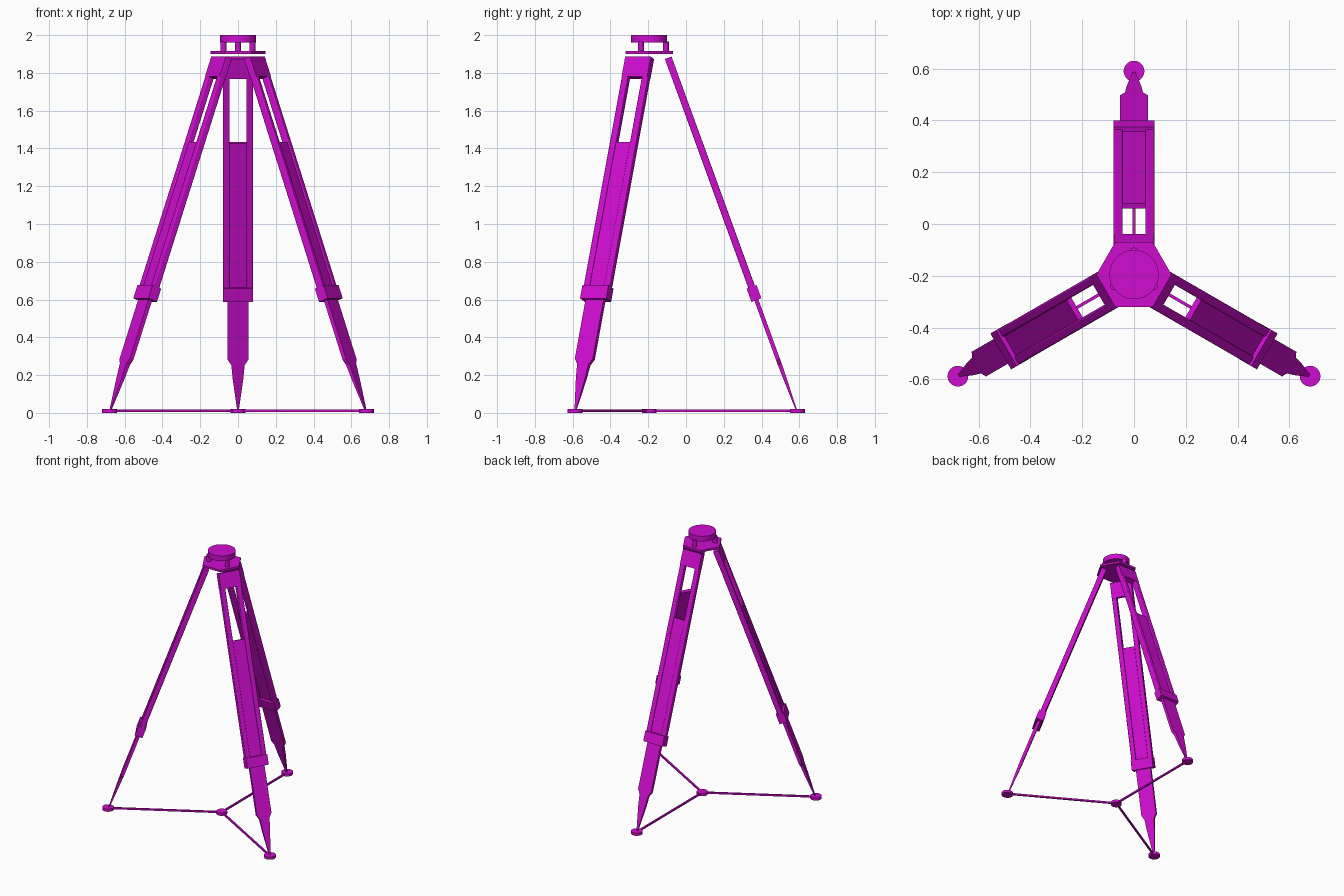
import bpy
import bmesh
from math import radians, cos, tau
from mathutils import Matrix, Vector

if "Cube" in bpy.data.objects:
    bpy.data.objects.remove(bpy.data.objects["Cube"], do_unlink=True)

paint = bpy.data.materials.new("magenta paint")
paint.use_nodes = True
COLOUR = (0.63, 0.004, 0.63, 1)
paint.diffuse_color = COLOUR
paint.node_tree.nodes["Principled BSDF"].inputs["Base Color"].default_value = COLOUR

CENTRE = Matrix.Translation((0, -0.195, 0))
TILT = radians(20)
FOOT_R = 0.785
SIDES = {"back": 0, "right": tau / 3, "left": -tau / 3}


def finish(name, bm, matrix, bevel=0, smooth=False):
    """Turn a bmesh into a placed, painted object."""
    bmesh.ops.recalc_face_normals(bm, faces=bm.faces)
    mesh = bpy.data.meshes.new(name)
    bm.to_mesh(mesh)
    bm.free()
    mesh.materials.append(paint)
    obj = bpy.data.objects.new(name, mesh)
    bpy.context.collection.objects.link(obj)
    obj.matrix_world = matrix
    if bevel:
        mod = obj.modifiers.new("rounded edges", "BEVEL")
        mod.width = bevel
        mod.segments = 3
    if smooth:
        bpy.ops.object.select_all(action="DESELECT")
        obj.select_set(True)
        bpy.context.view_layer.objects.active = obj
        bpy.ops.object.shade_smooth_by_angle(angle=radians(40))
    return obj


def loft(name, sections, matrix, x=0, bevel=0):
    """Stack rectangles given as (height, half width, half thickness)."""
    bm = bmesh.new()
    rings = []
    for z, w, t in sections:
        corners = ((-w, -t), (w, -t), (w, t), (-w, t))
        rings.append([bm.verts.new((x + a, b, z / cos(TILT))) for a, b in corners])
    for low, high in zip(rings, rings[1:]):
        for i in range(4):
            j = (i + 1) % 4
            bm.faces.new((low[i], low[j], high[j], high[i]))
    bm.faces.new(rings[0])
    bm.faces.new(rings[-1])
    return finish(name, bm, matrix, bevel, bevel > 0)


def disc(name, radius, z0, z1, matrix, sides=32):
    """Upright cylinder between two heights."""
    bm = bmesh.new()
    bmesh.ops.create_cone(bm, cap_ends=True, segments=sides, radius1=radius,
                          radius2=radius, depth=z1 - z0,
                          matrix=Matrix.Translation((0, 0, (z0 + z1) / 2)))
    return finish(name, bm, matrix, smooth=sides > 6)


# Head: instrument disc over a hexagonal plate with flats facing the legs
disc("instrument_disc", 0.095, 1.96, 2.0, CENTRE, 48)
disc("head_plate", 0.145, 1.9, 1.915, CENTRE @ Matrix.Rotation(tau / 4, 4, "Z"), 6)
disc("spreader_hub", 0.038, 0, 0.02, CENTRE)

for side, angle in SIDES.items():
    turn = CENTRE @ Matrix.Rotation(angle, 4, "Z")
    foot = turn @ Matrix.Translation((0, FOOT_R, 0))
    leg = foot @ Matrix.Rotation(TILT, 4, "X")

    # Post between the plate and the disc
    disc(side + "_post", 0.016, 1.91, 1.965,
         turn @ Matrix.Translation((0, 0.088, 0)), 20)

    # Upper leg: two rails, a top block and a clamp collar
    for end, x in (("left", 0.0615), ("right", -0.0615)):
        loft(f"{side}_leg_{end}_rail",
             ((0.61, 0.0175, 0.0185), (1.878, 0.0175, 0.0185)), leg, x, bevel=0.006)
    loft(side + "_leg_top_block", ((1.775, 0.078, 0.019), (1.88, 0.078, 0.019)), leg)
    loft(side + "_leg_collar", ((0.597, 0.08, 0.028), (0.667, 0.08, 0.028)), leg)

    # Sliding lower leg with a shouldered, tapering spike
    loft(side + "_leg_slider",
         ((0.01, 0.004, 0.003), (0.18, 0.028, 0.009), (0.255, 0.035, 0.011),
          (0.285, 0.055, 0.011), (1.43, 0.055, 0.011)), leg)

    # Foot pad and the spreader bar running to the hub
    disc(side + "_foot_pad", 0.04, 0, 0.02, foot)
    bm = bmesh.new()
    bmesh.ops.create_cube(bm, size=1)
    bmesh.ops.scale(bm, vec=Vector((0.012, FOOT_R, 0.012)), verts=bm.verts)
    finish(side + "_spreader_bar", bm, turn @ Matrix.Translation((0, FOOT_R / 2, 0.011)))
